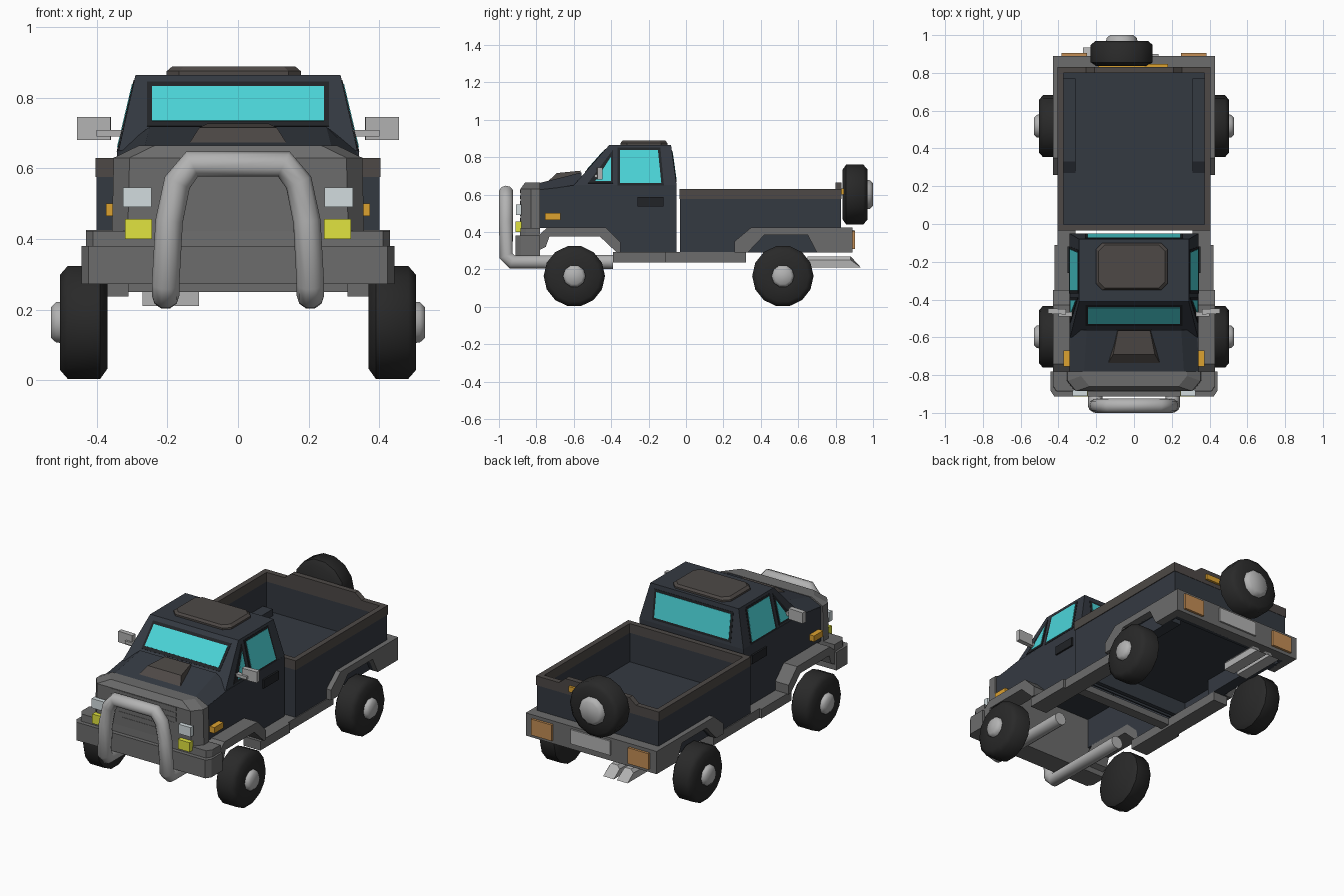
import bpy, bmesh, math
from mathutils import Vector

if "Cube" in bpy.data.objects:
    bpy.data.objects.remove(bpy.data.objects["Cube"])


def mat(name, r, g, b):
    m = bpy.data.materials.new(name)
    m.diffuse_color = (r, g, b, 1)
    m.use_nodes = True
    m.node_tree.nodes["Principled BSDF"].inputs["Base Color"].default_value = m.diffuse_color
    return m


BODY = mat("body_blue", .034, .041, .053)
DARK = mat("dark_trim", .015, .017, .02)
TRIM = mat("grey_trim", .15, .15, .15)
RAIL = mat("brown_grey", .075, .066, .061)
TYRE = mat("rubber", .022, .022, .022)
METAL = mat("metal", .45, .45, .45)
GLASS = mat("glass", .07, .66, .69)
AMBER = mat("amber", .72, .36, .03)
TAIL = mat("tail_orange", .55, .27, .09)
YELLOW = mat("yellow_lamp", .75, .77, .05)
LAMP = mat("clear_lamp", .65, .72, .74)


def make(name, verts, faces, m, mirror=False):
    me = bpy.data.meshes.new(name)
    me.from_pydata([tuple(v) for v in verts], [], faces)
    bm = bmesh.new()
    bm.from_mesh(me)
    bmesh.ops.recalc_face_normals(bm, faces=bm.faces)
    bm.to_mesh(me)
    bm.free()
    me.materials.append(m)
    ob = bpy.data.objects.new(name, me)
    bpy.context.collection.objects.link(ob)
    if mirror:
        ob.modifiers.new("mirror", "MIRROR").use_mirror_merge = False
    return ob


def loft(name, rings, m, mirror=False, start=True, end=True):
    n = len(rings[0])
    verts = [v for r in rings for v in r]
    faces = [(k * n + i, k * n + (i + 1) % n, (k + 1) * n + (i + 1) % n, (k + 1) * n + i)
             for k in range(len(rings) - 1) for i in range(n)]
    if start:
        faces.append(tuple(range(n)))
    if end:
        faces.append(tuple(range(len(verts) - n, len(verts))))
    return make(name, verts, faces, m, mirror)


def box(name, x, y, z, m, mirror=False):
    ring = lambda h: [(x[0], y[0], h), (x[1], y[0], h), (x[1], y[1], h), (x[0], y[1], h)]
    return loft(name, [ring(z[0]), ring(z[1])], m, mirror)


def side_panel(name, yz, x0, x1, m):
    return loft(name, [[(x, y, z) for y, z in yz] for x in (x0, x1)], m, True)


def plate(name, pts, m, t=.006, mirror=False):
    p = [Vector(q) for q in pts]
    n = (p[1] - p[0]).cross(p[2] - p[0]).normalized() * t
    return loft(name, [[q - n for q in p], [q + n for q in p]], m, mirror)


def sym(half):
    """closed x-symmetric outline from its right half"""
    return half + [(-x, b) for x, b in reversed(half)]


def smooth(ob, angle=50):
    bpy.ops.object.select_all(action='DESELECT')
    bpy.context.view_layer.objects.active = ob
    ob.select_set(True)
    bpy.ops.object.shade_smooth_by_angle(angle=math.radians(angle))


def spin(name, prof, place, m, mirror=False, n=14):
    rings = [[place(a, r * math.cos(2 * math.pi * i / n), r * math.sin(2 * math.pi * i / n))
              for i in range(n)] for a, r in prof]
    smooth(loft(name, rings, m, mirror))


# wheels and spare wheel
TYRE_P = [(0, .135), (.02, .164), (.112, .164), (.134, .138), (.134, .06)]
HUB_P = [(.12, .062), (.145, .06), (.16, .045)]
for pos, y in (("front", -.597), ("rear", .518)):
    place = lambda a, u, v: (.37 + a, y + u, .164 + v)
    spin(pos + "_tyre", TYRE_P, place, TYRE, True)
    spin(pos + "_hub", HUB_P, place, METAL, True, 10)
spare = lambda a, u, v: (-.065 + u, .836 + a, .6 + v)
spin("spare_tyre", TYRE_P, spare, TYRE)
spin("spare_hub", [(.12, .086), (.148, .08), (.164, .062)], spare, METAL, n=10)

# cab: lower sides, back, hood, greenhouse
side_panel("cab_side", [(-.79, .42), (-.44, .42), (-.36, .345), (-.35, .29), (-.05, .29),
                        (-.05, .65), (-.6, .65), (-.79, .62)], .32, .342, BODY)
box("cab_back", (-.335, .335), (-.06, -.05), (.29, .65), BODY)
hood_front = sym([(.342, .6), (.342, .625), (.265, .66)])
hood_back = sym([(.340, .6), (.338, .65), (.25, .718)])
loft("hood", [[(x, y, z) for x, z in r] for y, r in ((-.79, hood_front), (-.56, hood_back))], BODY)
loft("greenhouse", [[(x, y, .65) for x, y in sym([(.338, -.60), (.342, -.05)])],
                    [(x, y, .865) for x, y in sym([(.29, -.41), (.29, -.08)])]], BODY, start=False)
loft("hood_scoop", [[(x, y, .66) for x, y in sym([(.145, -.75), (.1, -.55)])],
                    [(x, y, .715 + .1 * (y + .69)) for x, y in sym([(.11, -.69), (.085, -.565)])]], RAIL)
loft("roof_hatch", [[(x * s - .012, -.225 + y * s, z) for x, y in
                     sym([(.155, -.125), (.19, -.09), (.19, .09), (.155, .125)])]
                    for s, z in ((1, .86), (1, .875), (.92, .888))], RAIL)

# windows with dark frames
front_y = lambda z: -.60 + .19 * (z - .65) / .215
back_y = lambda z: -.05 - .03 * (z - .65) / .215
side_x = lambda z: .341 - .051 * (z - .65) / .215


def window(name, w, z0, z1, depth):
    for nm, e, m, t in (("_frame", .014, DARK, .002), ("_glass", 0, GLASS, .004)):
        plate(name + nm, [(s * (w + e), depth(z), z) for s, z in
                          ((-1, z0 - e), (1, z0 - e), (1, z1 + e), (-1, z1 + e))], m, t)


window("windshield", .243, .733, .83, front_y)
window("rear_window", .245, .68, .825, back_y)
for name, yz, m, t in (
        ("door_frame", [(-.367, .648), (-.118, .648), (-.137, .85), (-.367, .85)], DARK, .002),
        ("door_glass", [(-.352, .66), (-.132, .66), (-.15, .838), (-.352, .838)], GLASS, .004),
        ("quarter_frame", [(-.525, .66), (-.39, .66), (-.39, .84)], DARK, .002),
        ("quarter_glass", [(-.485, .672), (-.402, .672), (-.402, .80)], GLASS, .004)):
    plate(name, [(side_x(z), y, z) for y, z in yz], m, t, True)
box("door_handle", (.33, .352), (-.26, -.12), (.537, .588), DARK, True)
box("side_indicator", (.335, .373), (-.755, -.67), (.465, .5), AMBER, True)

# mirrors
box("mirror_arm", (.31, .40), (-.49, -.465), (.69, .708), METAL, True)
plate("mirror_head", [(.36, -.465, .68), (.455, -.46, .68), (.455, -.46, .745), (.36, -.465, .745)],
      METAL, .014, True)

# grille, lamps and front bumper
nose = lambda w, z, d=0: [(x, y, z) for x, y in
                          sym([(w, -.78), (w, -.83 + d), (w - .045, -.885 + d)])]
loft("grille_surround", [nose(.358, .38), nose(.352, .63), nose(.28, .665, .025)], TRIM)
for i, (w, z) in enumerate(((.215, .617), (.215, .585), (.215, .555), (.2, .525), (.17, .495), (.14, .465))):
    box(f"grille_slat_{i}", (-w, w), (-.887, -.88), (z - .010, z + .010), TRIM)
box("headlight", (.245, .325), (-.91, -.88), (.49, .546), LAMP, True)
box("fog_light", (.243, .32), (-.912, -.88), (.4, .456), YELLOW, True)
bump = lambda w, f, z: [(x, y, z) for x, y in sym([(w, -.78), (w, f + .03), (w - .02, f)])]
loft("front_bumper", [bump(.443, -.912, .272), bump(.443, -.912, .38)], TRIM)
loft("bumper_top", [bump(.43, -.888, .375), bump(.43, -.885, .422)], TRIM)

# bull bar: one bent tube
half = [(.205, -.39, .24), (.205, -.93, .24), (.205, -.962, .272), (.195, -.962, .45), (.172, -.962, .56),
        (.13, -.962, .612)]
cu = bpy.data.curves.new("bull_bar", 'CURVE')
cu.dimensions = '3D'
cu.bevel_depth, cu.bevel_resolution, cu.use_fill_caps = .039, 3, True
path = half + [(-x, y, z) for x, y, z in reversed(half)]
sp = cu.splines.new('POLY')
sp.points.add(len(path) - 1)
for p, c in zip(sp.points, path):
    p.co = (*c, 1)
cu.materials.append(METAL)
bar = bpy.data.objects.new("bull_bar", cu)
bpy.context.collection.objects.link(bar)
bpy.context.view_layer.objects.active = bar
bar.select_set(True)
bpy.ops.object.convert(target='MESH')
smooth(bpy.context.view_layer.objects.active)

# fender flares and sills
side_panel("front_flare", [(-.79, .38), (-.74, .425), (-.43, .425), (-.35, .345), (-.35, .29), (-.37, .29),
                           (-.46, .375), (-.73, .375), (-.75, .32), (-.79, .3)], .32, .43, TRIM)
side_panel("rear_flare", [(.26, .29), (.26, .35), (.35, .425), (.89, .425), (.89, .29), (.70, .29),
                          (.65, .385), (.42, .385), (.33, .29)], .385, .43, TRIM)
box("cab_sill", (.31, .42), (-.39, -.11), (.237, .292), TRIM, True)
box("bed_sill", (.31, .405), (-.11, .32), (.237, .292), TRIM, True)
box("cross_member", (-.33, .33), (-.13, -.07), (.25, .29), TRIM)

# cargo bed
side_panel("bed_side", [(-.033, .29), (.33, .29), (.42, .385), (.65, .385), (.70, .29), (.83, .29),
                        (.83, .575), (-.033, .575)], .375, .4, BODY)
box("bed_front", (-.385, .385), (-.033, -.008), (.29, .575), BODY)
box("tailgate", (-.385, .385), (.805, .83), (.29, .575), BODY)
box("bed_floor", (-.38, .38), (-.02, .82), (.385, .4), BODY)
side_panel("wheel_well", [(.27, .29), (.27, .4), (.33, .44), (.77, .44), (.77, .29)], .31, .377, BODY)
box("side_rail", (.372, .404), (-.035, .832), (.575, .63), RAIL, True)
for nm, y in (("front_rail", -.035), ("rear_rail", .8)):
    box(nm, (-.375, .375), (y, y + .032), (.575, .63), RAIL)
loft("rail_hump", [[(x, y, z) for x, z in sym([(.26, .625), (.21, .665)])] for y in (.8, .832)], RAIL)
box("high_brake_light", (-.19, .18), (.825, .846), (.6, .632), AMBER)

# rear bumper, lights, plate, exhaust
box("rear_bumper", (-.43, .43), (.825, .89), (.29, .425), TRIM)
box("tail_light", (.25, .385), (.88, .904), (.31, .405), TAIL, True)
box("plate_panel", (-.13, .13), (.88, .9), (.325, .41), METAL)
for i, x in enumerate((-.235, -.145)):
    loft(f"exhaust_{i}", [[(x + u, y + (d if v < 0 else 0), .24 + v) for u, v in
                           ((-.035, -.03), (.035, -.03), (.035, .01), (.02, .03), (-.02, .03), (-.035, .01))]
                          for y, d in ((.65, 0), (.88, .055))], METAL)
